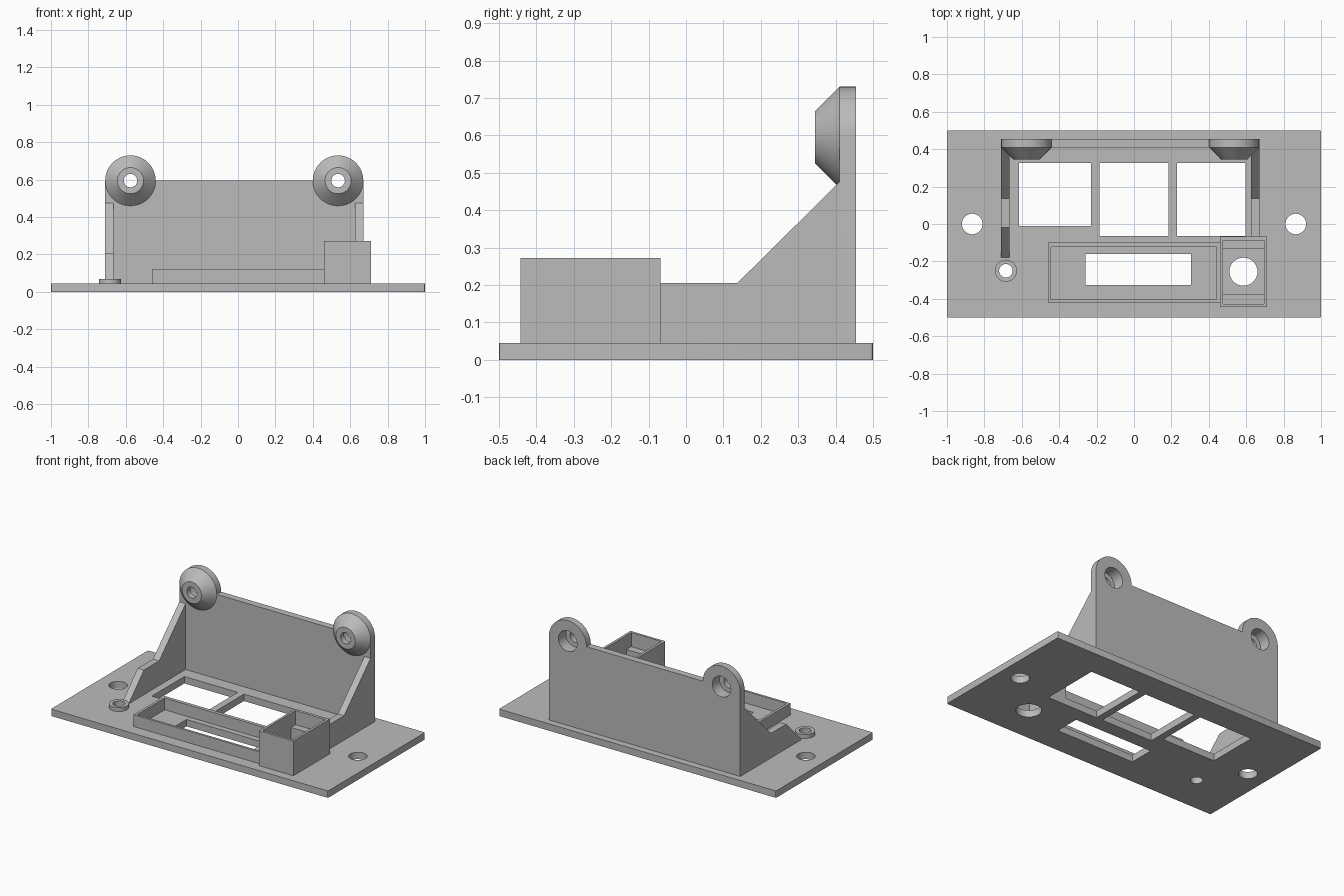
import bpy, bmesh, math
from mathutils import Matrix, Vector

if "Cube" in bpy.data.objects:
    bpy.data.objects.remove(bpy.data.objects["Cube"])

grey = bpy.data.materials.new("plain grey")
grey.use_nodes = True
COLOUR = (0.5, 0.5, 0.5, 1)
grey.diffuse_color = COLOUR
grey.node_tree.nodes["Principled BSDF"].inputs["Base Color"].default_value = COLOUR


def make(name, bm):
    bmesh.ops.recalc_face_normals(bm, faces=bm.faces[:])
    mesh = bpy.data.meshes.new(name)
    bm.to_mesh(mesh)
    bm.free()
    mesh.materials.append(grey)
    ob = bpy.data.objects.new(name, mesh)
    bpy.context.collection.objects.link(ob)
    return ob


def box(name, x0, x1, y0, y1, z0, z1):
    bm = bmesh.new()
    bmesh.ops.create_cube(bm, size=1)
    for v in bm.verts:
        v.co = Vector((x1 if v.co.x > 0 else x0,
                       y1 if v.co.y > 0 else y0,
                       z1 if v.co.z > 0 else z0))
    return make(name, bm)


def prism(name, points, direction):
    bm = bmesh.new()
    face = bm.faces.new([bm.verts.new(p) for p in points])
    ext = bmesh.ops.extrude_face_region(bm, geom=[face])
    verts = [g for g in ext["geom"] if isinstance(g, bmesh.types.BMVert)]
    bmesh.ops.translate(bm, vec=direction, verts=verts)
    return make(name, bm)


def cone(name, start, end, r0, r1):
    # Round part running from start to end
    a, b = Vector(start), Vector(end)
    rot = (b - a).to_track_quat("Z", "Y").to_matrix().to_4x4()
    bm = bmesh.new()
    bmesh.ops.create_cone(bm, cap_ends=True, segments=48, radius1=r0, radius2=r1,
                          depth=(b - a).length,
                          matrix=Matrix.Translation((a + b) / 2) @ rot)
    return make(name, bm)


def combine(ob, tools, operation="DIFFERENCE"):
    bpy.context.view_layer.objects.active = ob
    for tool in tools:
        tool.hide_render = True
        mod = ob.modifiers.new("combine", "BOOLEAN")
        mod.operation, mod.solver, mod.object = operation, "EXACT", tool
        bpy.ops.object.modifier_apply(modifier=mod.name)
        bpy.data.objects.remove(tool)


BASE = 0.045


def drill(x, y, r):
    return cone("drill", (x, y, -0.1), (x, y, 0.15), r, r)


def opening(x0, x1, y0, y1):
    return box("opening", x0, x1, y0, y1, -0.1, 0.1)


# Base plate with rounded corners, windows and screw holes
plate = box("base_plate", -1, 1, -0.5, 0.5, 0, BASE)
bm = bmesh.new()
bm.from_mesh(plate.data)
corners = [e for e in bm.edges if abs(e.verts[0].co.z - e.verts[1].co.z) > 0.01]
bmesh.ops.bevel(bm, geom=corners, offset=0.008, segments=3, profile=0.5, affect="EDGES")
bm.to_mesh(plate.data)
bm.free()
combine(plate, [opening(-0.615, -0.23, -0.01, 0.325),
                opening(-0.185, 0.185, -0.065, 0.325),
                opening(0.23, 0.595, -0.065, 0.325),
                opening(-0.26, 0.305, -0.325, -0.16),
                drill(-0.865, 0, 0.055), drill(0.865, 0, 0.055),
                drill(0.585, -0.255, 0.075), drill(-0.685, -0.25, 0.036)])

# Back wall with two round ears
EARS, EAR_Z, EAR_R = (0.535, -0.575), 0.595, 0.135
outline = [(-0.71, 0.41, BASE), (0.67, 0.41, BASE)]
for ear_x in EARS:
    for i in range(25):
        a = math.pi * i / 24
        outline.append((ear_x + EAR_R * math.cos(a), 0.41, EAR_Z + EAR_R * math.sin(a)))
wall = prism("back_wall", outline, (0, 0.045, 0))


def ear_holes(x):
    return [cone("bore", (x, 0.2, EAR_Z), (x, 0.6, EAR_Z), 0.036, 0.036),
            cone("counterbore", (x, 0.38, EAR_Z), (x, 0.6, EAR_Z), 0.067, 0.067)]


# Tapered bosses on the ears, bored through with a wider recess behind
parts = [plate, wall]
for side, x in zip(("left", "right"), EARS):
    boss = cone(side + "_ear_boss", (x, 0.41, EAR_Z), (x, 0.345, EAR_Z), EAR_R, 0.07)
    combine(boss, ear_holes(x))
    combine(wall, ear_holes(x))
    parts.append(boss)

# Sloping side braces
top = [(0.41, BASE), (0.41, 0.475), (0.137, 0.205)]
for name, x, tail in (("right_brace", -0.71, [(-0.02, 0.205), (-0.178, BASE)]),
                      ("left_brace", 0.625, [(-0.068, 0.205), (-0.068, BASE)])):
    parts.append(prism(name, [(x, y, z) for y, z in top + tail], (0.045, 0, 0)))

# Shallow frame around the slot
tray = box("slot_frame", -0.46, 0.46, -0.42, -0.1, BASE, 0.122)
combine(tray, [box("cut", -0.443, 0.44, -0.405, -0.123, 0, 0.3)])

# Tall open box with a ledge at each end
tall = box("tall_box", 0.46, 0.71, -0.443, -0.068, BASE, 0.272)
combine(tall, [box("cut", 0.476, 0.694, -0.427, -0.087, 0.18, 0.4),
               box("cut", 0.476, 0.694, -0.377, -0.134, 0, 0.4)])

# Small raised ring
ring = cone("screw_ring", (-0.685, -0.25, BASE), (-0.685, -0.25, 0.07), 0.059, 0.059)
combine(ring, [drill(-0.685, -0.25, 0.036)])
parts += [tray, tall, ring]

# Smooth the round surfaces, keep edges sharp
for ob in parts:
    bpy.ops.object.select_all(action="DESELECT")
    ob.select_set(True)
    bpy.context.view_layer.objects.active = ob
    bpy.ops.object.shade_smooth_by_angle(angle=math.radians(30))
